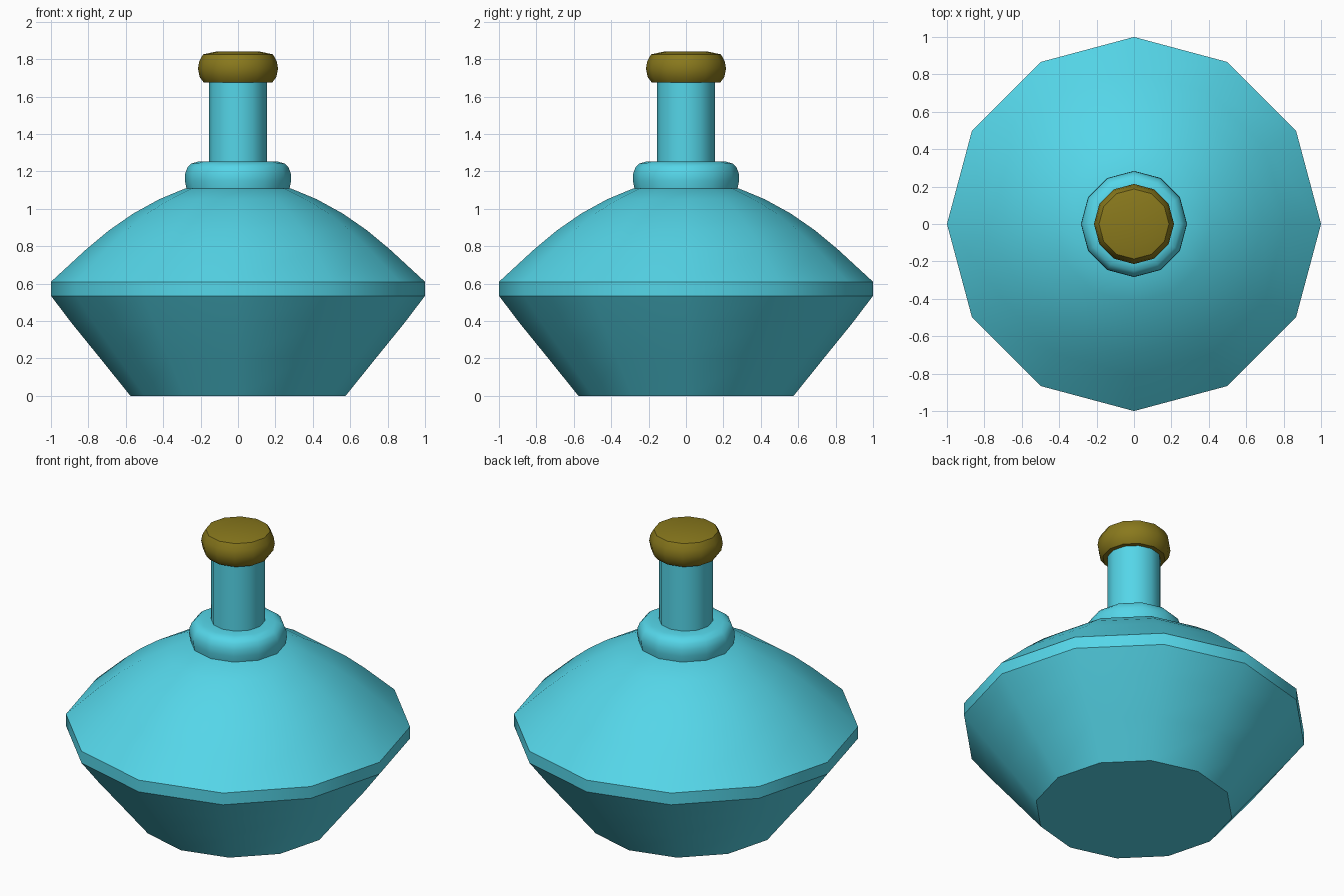
import bpy, bmesh, math

if "Cube" in bpy.data.objects:
    bpy.data.objects.remove(bpy.data.objects["Cube"])

SIDES = 12


def material(name, rgb):
    m = bpy.data.materials.new(name)
    m.diffuse_color = (*rgb, 1)
    m.use_nodes = True
    m.node_tree.nodes["Principled BSDF"].inputs["Base Color"].default_value = m.diffuse_color
    return m


def lathe(name, profile, mat):
    """Turn a (radius, z) profile into a closed 12-sided solid."""
    bm = bmesh.new()
    rings = []
    for r, z in profile:
        rings.append([bm.verts.new((r * math.cos(a), r * math.sin(a), z))
                      for a in (2 * math.pi * i / SIDES for i in range(SIDES))])
    for lo, hi in zip(rings, rings[1:]):
        for i in range(SIDES):
            j = (i + 1) % SIDES
            bm.faces.new((lo[i], lo[j], hi[j], hi[i]))
    bm.faces.new(rings[0][::-1])
    bm.faces.new(rings[-1])
    mesh = bpy.data.meshes.new(name)
    bm.to_mesh(mesh)
    bm.free()
    mesh.materials.append(mat)
    obj = bpy.data.objects.new(name, mesh)
    bpy.context.collection.objects.link(obj)
    bpy.ops.object.select_all(action='DESELECT')
    obj.select_set(True)
    bpy.context.view_layer.objects.active = obj
    bpy.ops.object.shade_smooth_by_angle(angle=math.radians(33))
    return obj


glass = material("glass_blue", (0.09, 0.67, 0.81))
cork = material("cork_brown", (0.25, 0.19, 0.012))

# Wide bulb with a thin vertical band at its widest point
lathe("flask_body", [(0.575, 0), (0.74, 0.205), (0.89, 0.39), (1.0, 0.535),
                     (1.0, 0.61), (0.81, 0.785), (0.69, 0.885), (0.56, 0.975),
                     (0.42, 1.052), (0.28, 1.11)], glass)

# Rounded ring at the base of the neck
lathe("neck_collar", [(0.275, 1.105), (0.284, 1.15), (0.282, 1.19), (0.27, 1.222),
                      (0.25, 1.242), (0.215, 1.252), (0.15, 1.252)], glass)

# Straight neck
lathe("neck", [(0.156, 1.24), (0.156, 1.70)], glass)

# Rounded stopper with a slightly domed top
lathe("stopper", [(0.183, 1.675), (0.205, 1.705), (0.214, 1.75), (0.207, 1.79),
                  (0.187, 1.826), (0.12, 1.84)], cork)
